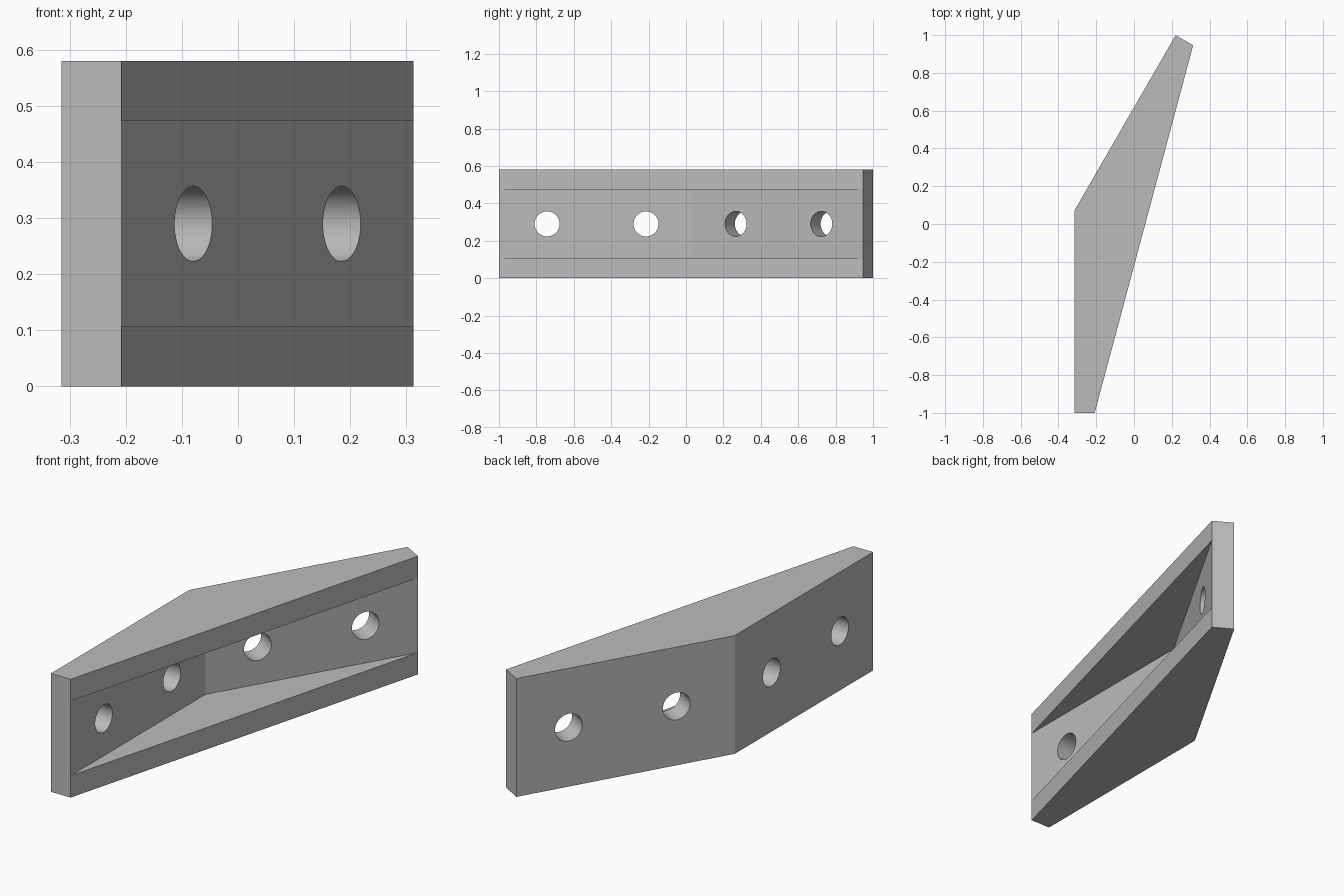
import bpy, bmesh, math
from mathutils import Vector, Matrix

cube = bpy.data.objects.get("Cube")
if cube:
    bpy.data.objects.remove(cube, do_unlink=True)

grey = bpy.data.materials.new("light grey")
grey.use_nodes = True
colour = (0.5, 0.5, 0.5, 1)
grey.diffuse_color = colour
grey.node_tree.nodes["Principled BSDF"].inputs["Base Color"].default_value = colour

HEIGHT, WALL = 0.58, 0.107
ANGLE = math.radians(30)                       # bend between the two arms
along = Vector((math.sin(ANGLE), math.cos(ANGLE)))
across = Vector((math.cos(ANGLE), -math.sin(ANGLE)))

# Plan points of the bent plate
outer_bend = Vector((-0.315, 0.072))
front_out = Vector((-0.315, -1))
front_in = Vector((-0.315 + WALL, -1))
back_out = outer_bend + along * 1.071
back_in = back_out + across * WALL
inner_bend = outer_bend + Vector((WALL, -WALL * math.tan(ANGLE / 2)))

# Bracket body: bent plate with a gusset above and below the pocket
bm = bmesh.new()
levels = (0, WALL, HEIGHT - WALL, HEIGHT)


def column(point, used):
    return {i: bm.verts.new((*point, levels[i])) for i in used}


a, d, e = (column(p, (0, 3)) for p in (front_out, back_out, outer_bend))
b, c = (column(p, range(4)) for p in (front_in, back_in))
k = column(inner_bend, (1, 2))

for i in (0, 3):                               # bottom and top
    bm.faces.new([p[i] for p in (a, b, c, d, e)])
for p, q in ((d, e), (e, a)):                  # outer walls
    bm.faces.new((p[0], q[0], q[3], p[3]))
for p, q in ((a, b), (d, c)):                  # arm ends
    bm.faces.new([p[0]] + [q[i] for i in range(4)] + [p[3]])
for i in (0, 2):                               # gusset edges
    bm.faces.new((b[i], c[i], c[i + 1], b[i + 1]))
for i in (1, 2):                               # pocket floor and ceiling
    bm.faces.new((b[i], c[i], k[i]))
for p in (b, c):                               # pocket walls
    bm.faces.new((p[1], k[1], k[2], p[2]))
bmesh.ops.recalc_face_normals(bm, faces=bm.faces)
mesh = bpy.data.meshes.new("angle_bracket")
bm.to_mesh(mesh)
bm.free()
mesh.materials.append(grey)
bracket = bpy.data.objects.new("angle_bracket", mesh)
bpy.context.collection.objects.link(bracket)

# Bolt holes: two through each arm, square to its wall
bm = bmesh.new()
arms = ((Vector((0, -1)), Vector((1, 0))), (along, across))
for direction, normal in arms:
    for distance in (0.257, 0.786):
        centre = inner_bend + direction * distance - normal * WALL / 2
        turn = Vector((*normal, 0)).to_track_quat('Z', 'Y').to_matrix().to_4x4()
        bmesh.ops.create_cone(
            bm, cap_ends=True, segments=64, radius1=0.067, radius2=0.067, depth=0.16,
            matrix=Matrix.Translation((*centre, HEIGHT / 2)) @ turn)
cut_mesh = bpy.data.meshes.new("hole_cutter")
bm.to_mesh(cut_mesh)
bm.free()
cut_mesh.materials.append(grey)
cutter = bpy.data.objects.new("hole_cutter", cut_mesh)
cutter.hide_render = True
bpy.context.collection.objects.link(cutter)

cut = bracket.modifiers.new("bolt_holes", 'BOOLEAN')
cut.operation = 'DIFFERENCE'
cut.solver = 'EXACT'
cut.object = cutter
bpy.context.view_layer.objects.active = bracket
bracket.select_set(True)
bpy.ops.object.modifier_apply(modifier=cut.name)
bpy.data.objects.remove(cutter, do_unlink=True)

# Smooth hole walls, crisp plate edges
bpy.ops.object.shade_smooth_by_angle(angle=math.radians(25))
